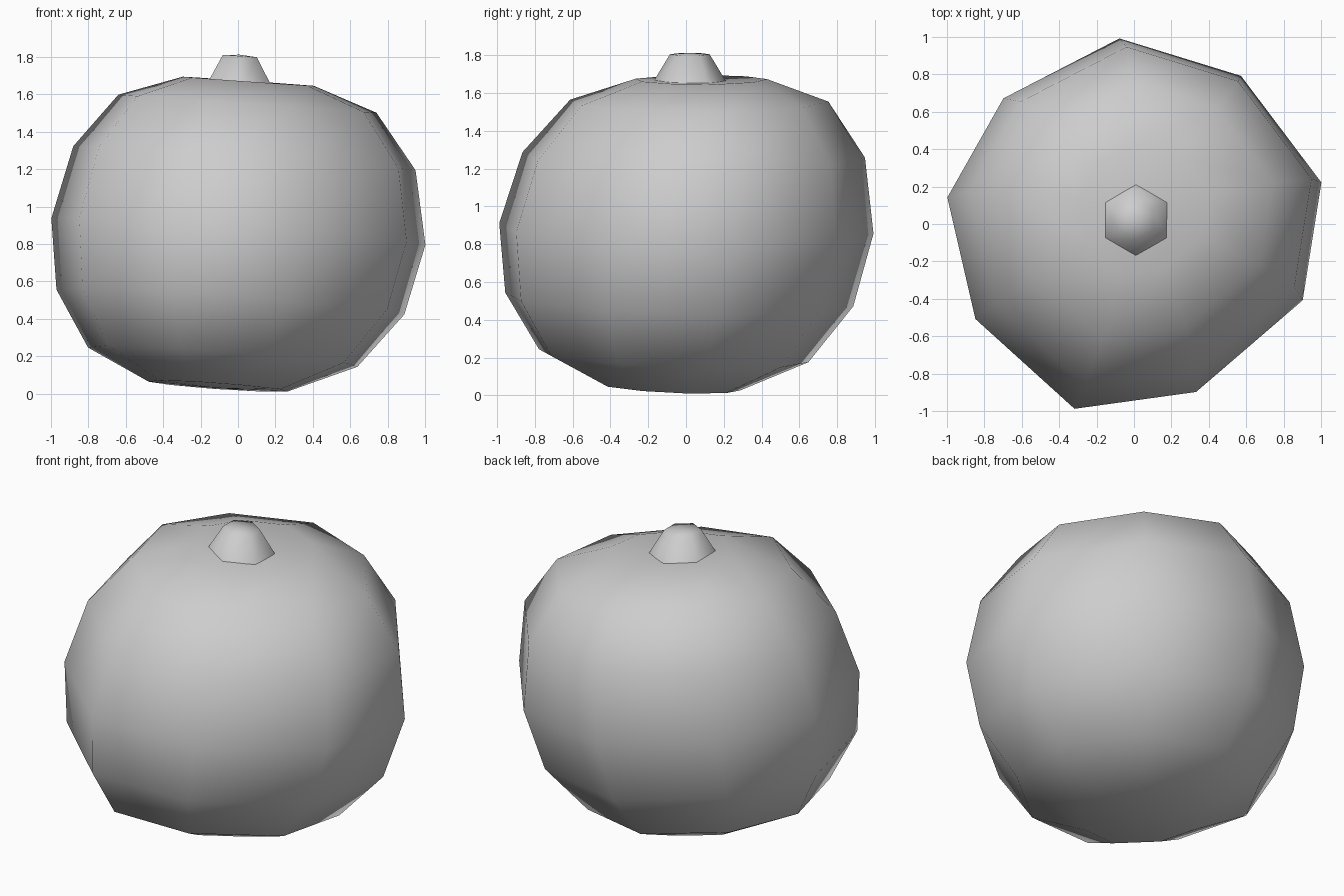
import bpy, bmesh, math

cube = bpy.data.objects.get("Cube")
if cube:
    bpy.data.objects.remove(cube, do_unlink=True)

MID = 0.85  # height of the fruit's equator


def make_material(name, colour):
    mat = bpy.data.materials.new(name)
    mat.use_nodes = True
    mat.diffuse_color = colour
    mat.node_tree.nodes["Principled BSDF"].inputs["Base Color"].default_value = colour
    return mat


def lathe(name, outline, profile, poles, place, mat):
    """Loft a horizontal outline through (scale, height) steps; poles = (ring index, height)."""
    bm = bmesh.new()
    rings = [[bm.verts.new(place(x * s, y * s, h)) for x, y in outline]
             for s, h in profile]
    n = len(outline)
    for low, high in zip(rings, rings[1:]):
        for i in range(n):
            j = (i + 1) % n
            bm.faces.new((low[i], low[j], high[j], high[i]))
    for index, height in poles:
        ring = rings[index]
        pole = bm.verts.new(place(0, 0, height))
        for i in range(n):
            corners = (ring[i], ring[(i + 1) % n], pole)
            bm.faces.new(corners if index else corners[::-1])
    for face in bm.faces:
        face.smooth = True
    mesh = bpy.data.meshes.new(name)
    bm.to_mesh(mesh)
    bm.free()
    mesh.materials.append(mat)
    obj = bpy.data.objects.new(name, mesh)
    bpy.context.collection.objects.link(obj)


grey = make_material("mid grey", (0.61, 0.61, 0.61, 1.0))

# Fruit body: uneven nine-sided ball, flattened at the poles, leaning slightly
body_outline = [(1.0, 0.22), (0.57, 0.79), (-0.08, 0.99), (-0.7, 0.67), (-1.0, 0.14),
                (-0.85, -0.51), (-0.32, -0.99), (0.33, -0.9), (0.9, -0.41)]
body_profile = [(0.37, -0.81), (0.72, -0.65), (0.93, -0.355), (1.0, 0.02),
                (0.915, 0.41), (0.69, 0.7), (0.35, 0.82)]


def lean(x, y, h):
    return (x + 0.1 * h - 0.04 * h * h,
            y + 0.1 * h,
            MID + h - 0.07 * x - y * (0.02 - 0.03 * h))


lathe("fruit_body", body_outline, body_profile, [(0, -0.82), (-1, 0.805)], lean, grey)

# Stem: tapered hexagonal stub sunk into the top, open underneath
stem_outline = [(math.cos(math.radians(30 + 60 * k)), math.sin(math.radians(30 + 60 * k)))
                for k in range(6)]


def stem_place(x, y, h):
    return (x + 0.01, y + 0.02, h - 0.07 * x)


lathe("stem", stem_outline, [(0.205, 1.64), (0.105, 1.805)], [(-1, 1.812)], stem_place, grey)
